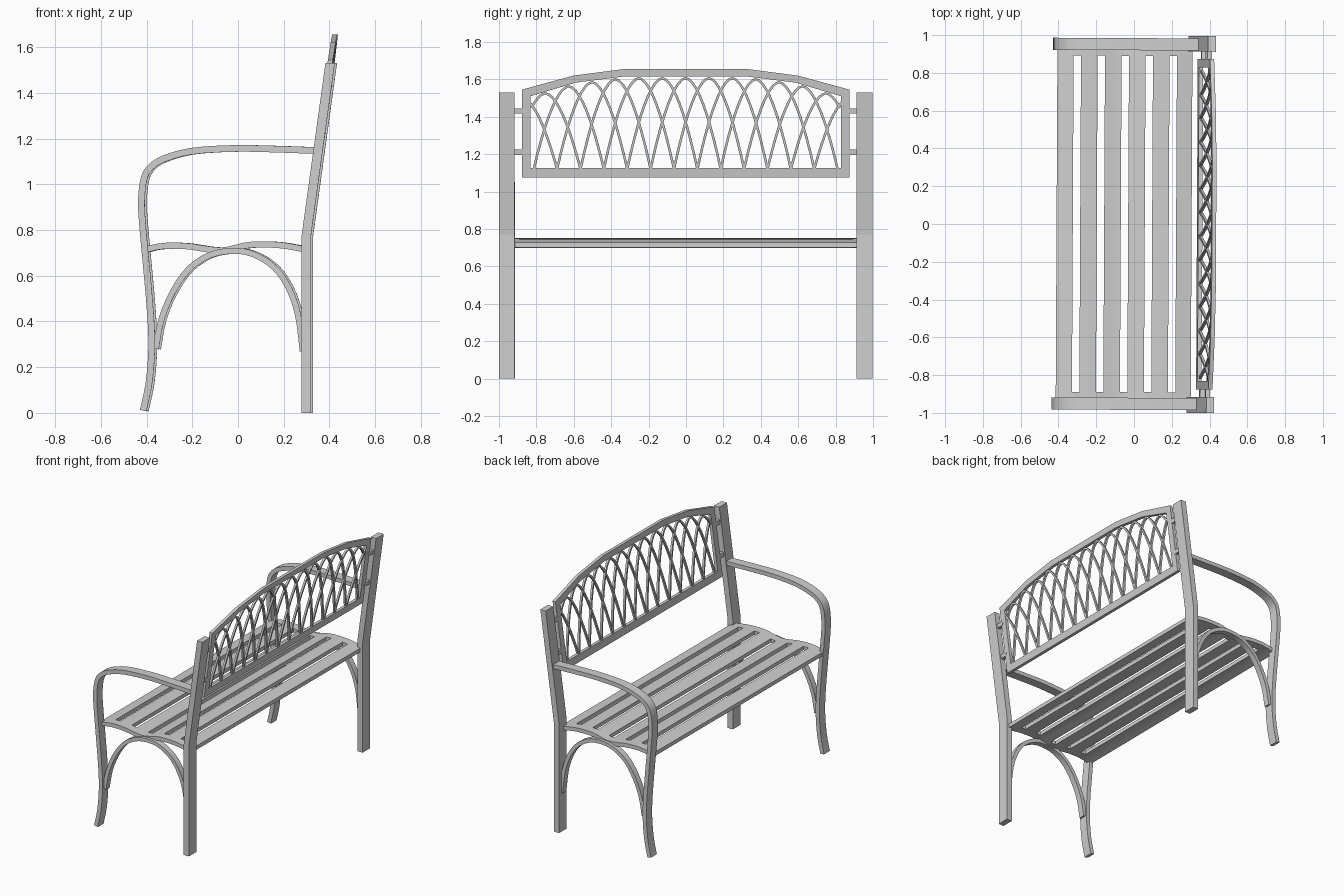
import bpy, bmesh, math
from mathutils import Vector, Matrix

if "Cube" in bpy.data.objects:
    bpy.data.objects.remove(bpy.data.objects["Cube"])

metal = bpy.data.materials.new("grey_metal")
metal.use_nodes = True
GREY = (0.63, 0.63, 0.63, 1)
metal.diffuse_color = GREY
metal.node_tree.nodes["Principled BSDF"].inputs["Base Color"].default_value = GREY

TWIST = Matrix.Rotation(-0.005, 4, 'Z')   # the bench stands very slightly turned


def finish(name, bm, smooth=False):
    bmesh.ops.recalc_face_normals(bm, faces=bm.faces)
    bmesh.ops.transform(bm, matrix=TWIST, verts=bm.verts)
    mesh = bpy.data.meshes.new(name)
    bm.to_mesh(mesh)
    bm.free()
    mesh.materials.append(metal)
    obj = bpy.data.objects.new(name, mesh)
    bpy.context.collection.objects.link(obj)
    if smooth:
        bpy.ops.object.select_all(action='DESELECT')
        obj.select_set(True)
        bpy.context.view_layer.objects.active = obj
        bpy.ops.object.shade_smooth_by_angle(angle=math.radians(25))


def strip(bm, side_a, side_b, place, d0, d1, closed=False):
    """Solid between two matching 2D lines, from depth d0 to d1."""
    rings = [[bm.verts.new(place(p, d)) for p, d in ((a, d0), (b, d0), (b, d1), (a, d1))]
             for a, b in zip(side_a, side_b)]
    pairs = list(zip(rings, rings[1:]))
    if closed:
        pairs.append((rings[-1], rings[0]))
    else:
        bm.faces.new(rings[0])
        bm.faces.new(rings[-1])
    for r, s in pairs:
        for i in range(4):
            j = (i + 1) % 4
            bm.faces.new((r[i], r[j], s[j], s[i]))


def offset_sides(path, width):
    """Lines half a width to each side of a 2D path."""
    pts = [Vector(p) for p in path]
    a, b = [], []
    for i, p in enumerate(pts):
        t = (pts[min(i + 1, len(pts) - 1)] - pts[max(i - 1, 0)]).normalized()
        n = Vector((-t.y, t.x)) * width / 2
        a.append(p + n)
        b.append(p - n)
    return a, b


def smooth_path(pts, steps=3):
    """Catmull-Rom curve through the points."""
    v = [Vector(p) for p in pts]
    v = [2 * v[0] - v[1]] + v + [2 * v[-1] - v[-2]]
    out = []
    for p0, p1, p2, p3 in zip(v, v[1:], v[2:], v[3:]):
        for s in range(steps):
            t = s / steps
            out.append(0.5 * (2 * p1 + (p2 - p0) * t + (2 * p0 - 5 * p1 + 4 * p2 - p3) * t ** 2
                              + (3 * p1 - p0 - 3 * p2 + p3) * t ** 3))
    return out + [v[-2]]


def side_place(p, d):        # profile in x and z, depth along y
    return (p[0], d, p[1])


def lean(z):                 # x of the leaning back at a height
    return 0.303 + max(0, z - 0.77) * 0.138


def back_place(p, d):        # profile in y and z on the leaning back
    return (lean(p[1]) + d, p[0], p[1])


# Side frames: back post, arm with front leg, arch brace
arm_path = smooth_path([(-0.41, 0.01), (-0.385, 0.13), (-0.373, 0.28), (-0.378, 0.43),
                        (-0.397, 0.65), (-0.411, 0.8), (-0.418, 0.92), (-0.408, 1.02),
                        (-0.38, 1.073), (-0.32, 1.112), (-0.2, 1.145), (-0.02, 1.157),
                        (0.14, 1.155), (0.34, 1.148)])
brace_path = smooth_path([(-0.355, 0.28), (-0.33, 0.41), (-0.28, 0.53), (-0.21, 0.63),
                          (-0.12, 0.69), (-0.02, 0.709), (0.07, 0.695), (0.16, 0.64),
                          (0.225, 0.55), (0.267, 0.43), (0.288, 0.27)])
post_path = [(lean(z), z) for z in (0, 0.77, 1.53)]

for side, s in (("left", 1), ("right", -1)):
    bm = bmesh.new()
    strip(bm, [(x - 0.0205, z) for x, z in post_path], [(x + 0.0205, z) for x, z in post_path],
          side_place, s * 0.914, s * 0.998)
    finish(side + "_back_post", bm)

    bm = bmesh.new()
    strip(bm, *offset_sides(arm_path, 0.029), side_place, s * 0.92, s * 0.984)
    finish(side + "_arm_and_front_leg", bm, True)

    bm = bmesh.new()
    strip(bm, *offset_sides(brace_path, 0.026), side_place, s * 0.928, s * 0.97)
    finish(side + "_arch_brace", bm, True)

    # Short bars joining the backrest to the post
    bm = bmesh.new()
    for z in (1.21, 1.43):
        strip(bm, [(s * 0.86, z - 0.014), (s * 0.925, z - 0.014)],
              [(s * 0.86, z + 0.014), (s * 0.925, z + 0.014)], back_place, -0.012, 0.012)
    finish(side + "_backrest_connectors", bm)

# Seat: one wavy sheet with five long slots
seat_curve = smooth_path([(-0.41, 0.712), (-0.33, 0.73), (-0.22, 0.73), (-0.07, 0.711),
                          (0.05, 0.735), (0.18, 0.735), (0.305, 0.715)], 6)


def seat_z(x):
    for a, b in zip(seat_curve, seat_curve[1:]):
        if x <= b.x:
            return a.y + (b.y - a.y) * (x - a.x) / (b.x - a.x)
    return seat_curve[-1].y


slots = [(-0.324 + 0.127 * i, -0.285 + 0.127 * i) for i in range(5)]
edges = [-0.41] + [x for slot in slots for x in slot] + [0.305]
xs, in_slot = [], []
for i, (a, b) in enumerate(zip(edges, edges[1:])):
    for k in range(3):
        xs.append(a + (b - a) * k / 3)
        in_slot.append(i % 2 == 1)
xs.append(edges[-1])
bm = bmesh.new()
rows = [[bm.verts.new((x, y, seat_z(x) + 0.013)) for x in xs]
        for y in (-0.95, -0.89, 0.89, 0.95)]
for r in range(3):
    for i, slot in enumerate(in_slot):
        if not (r == 1 and slot):
            bm.faces.new((rows[r][i], rows[r][i + 1], rows[r + 1][i + 1], rows[r + 1][i]))
lower = bmesh.ops.extrude_face_region(bm, geom=bm.faces[:], use_keep_orig=True)["geom"]
bmesh.ops.translate(bm, vec=(0, 0, -0.027),
                    verts=[v for v in lower if isinstance(v, bmesh.types.BMVert)])
finish("slatted_seat", bm, True)

# Backrest frame with an arched top
half = [(0.33, 1.655), (0.6, 1.62), (0.875, 1.545), (0.875, 1.075)]
half_in = [(0.33, 1.615), (0.59, 1.582), (0.83, 1.51), (0.83, 1.125)]
outer = half + [(-y, z) for y, z in reversed(half)]
inner = half_in + [(-y, z) for y, z in reversed(half_in)]
bm = bmesh.new()
strip(bm, outer, inner, back_place, -0.012, 0.01, closed=True)
finish("backrest_frame", bm)


def frame_top(y):
    y = abs(y)
    if y < 0.33:
        return 1.615
    for (y0, z0), (y1, z1) in zip(half_in, half_in[1:]):
        if y <= y1:
            return z0 + (z1 - z0) * (y - y0) / (y1 - y0)
    return half_in[2][1]


# Backrest lattice: overlapping pointed arches, alternating front and rear
bm = bmesh.new()
for k in range(-7, 8):
    peak = k * 0.125
    height = frame_top(peak) - 1.125 - 0.004
    path = []
    for i in range(-10, 11):
        t = i / 10
        y = peak + 0.1875 * t
        if abs(y) < 0.84:
            path.append((y, 1.12 + height * (1 - abs(t) ** 1.8)))
    shift = 0.002 if k % 2 else -0.002
    strip(bm, *offset_sides(path, 0.013), back_place, shift - 0.007, shift + 0.007)
finish("backrest_lattice", bm, True)
